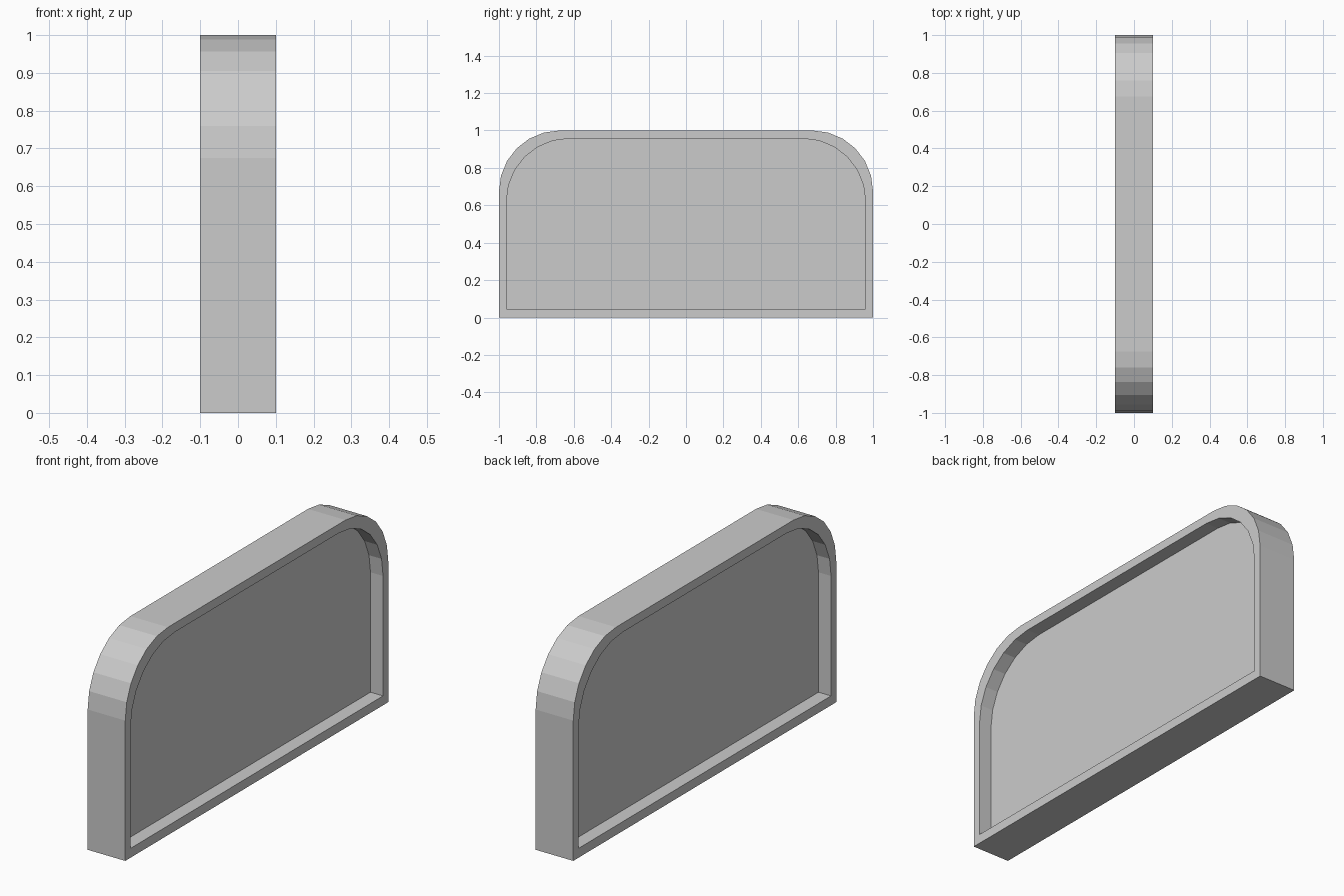
import bpy, bmesh
from math import sin, cos, pi

if "Cube" in bpy.data.objects:
    bpy.data.objects.remove(bpy.data.objects["Cube"])

HALF = 0.10      # half thickness of the rim
PANEL = 0.033    # half thickness of the recessed panel
SEG = 6          # segments per rounded corner


def profile(half_w, bottom, top, r):
    """Outline in (y, z): square bottom corners, rounded top corners."""
    pts = [(-half_w, bottom), (half_w, bottom)]
    arc = [(half_w - r + r * cos(i * pi / 2 / SEG),
            top - r + r * sin(i * pi / 2 / SEG)) for i in range(SEG + 1)]
    return pts + arc + [(-y, z) for y, z in reversed(arc)]


outer = profile(1.0, 0.0, 1.0, 0.325)
inner = profile(0.96, 0.045, 0.957, 0.335)

bm = bmesh.new()


def loop(pts, x):
    return [bm.verts.new((x, y, z)) for y, z in pts]


def bridge(a, b):
    n = len(a)
    for i in range(n):
        j = (i + 1) % n
        bm.faces.new((a[i], a[j], b[j], b[i]))


# panel, recess wall, rim, outer wall, then the same back down the other side
loops = [loop(inner, PANEL), loop(inner, HALF), loop(outer, HALF),
         loop(outer, -HALF), loop(inner, -HALF), loop(inner, -PANEL)]
for a, b in zip(loops, loops[1:]):
    bridge(a, b)
bm.faces.new(loops[0])
bm.faces.new(loops[-1])
bmesh.ops.recalc_face_normals(bm, faces=bm.faces)

mesh = bpy.data.meshes.new("framed_panel")
bm.to_mesh(mesh)
bm.free()
bpy.context.collection.objects.link(bpy.data.objects.new("framed_panel", mesh))
